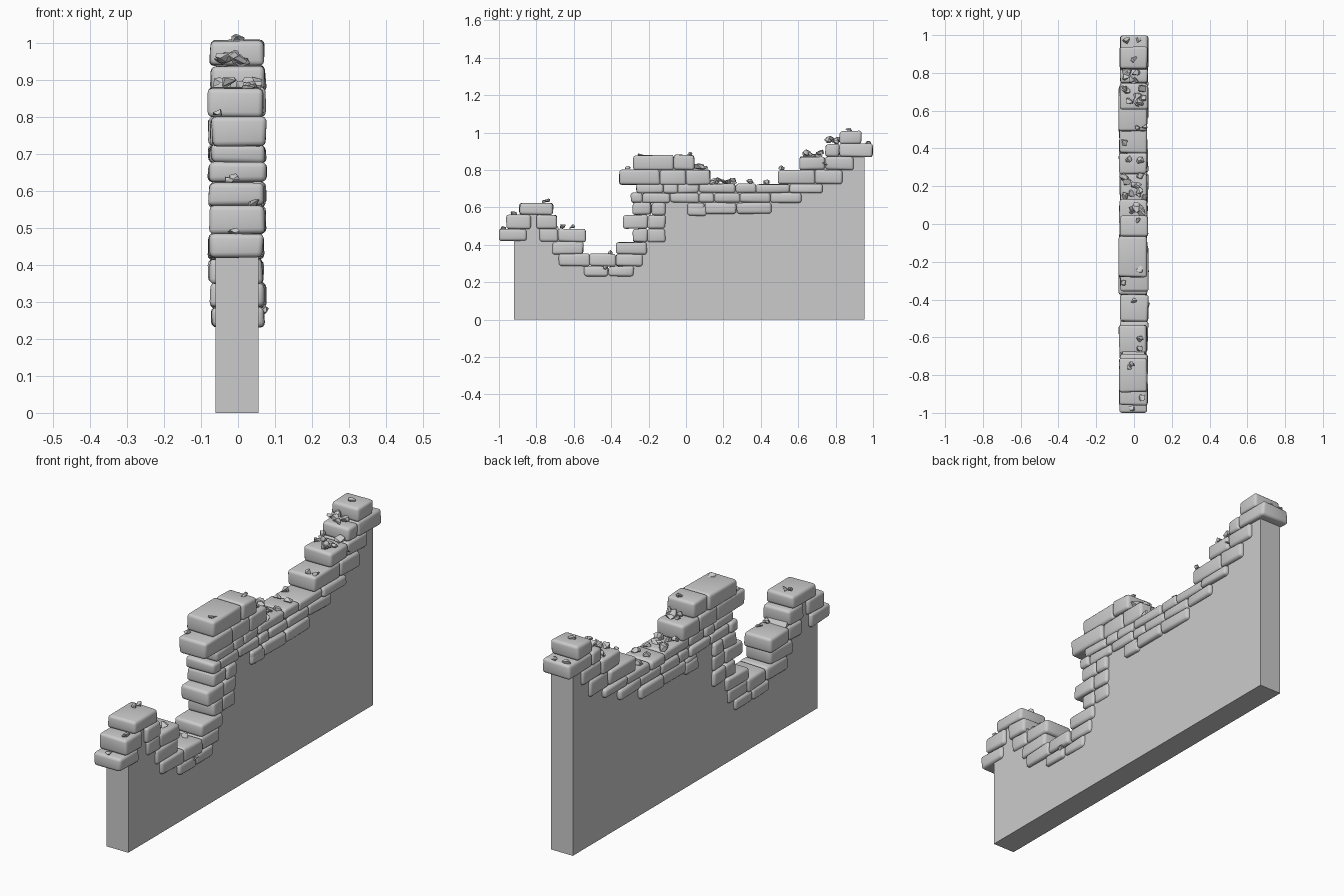
import bpy, bmesh, random
from mathutils import Vector

random.seed(7)
U = random.uniform


def finish(name, bm):
    bmesh.ops.recalc_face_normals(bm, faces=bm.faces[:])
    me = bpy.data.meshes.new(name)
    bm.to_mesh(me)
    bm.free()
    ob = bpy.data.objects.new(name, me)
    bpy.context.collection.objects.link(ob)
    return ob


# Plain wall core: side profile (y, z) extruded through the thickness
profile = [(-.92, 0), (-.92, .45), (-.88, .5), (-.85, .58), (-.75, .58), (-.65, .45),
           (-.6, .33), (-.5, .26), (-.35, .26), (-.29, .32), (-.24, .4), (-.18, .5),
           (-.18, .7), (-.15, .83), (0, .83), (.1, .69), (.5, .69), (.6, .76),
           (.75, .83), (.85, .9), (.955, .9), (.955, 0)]
bm = bmesh.new()
face = bm.faces.new([bm.verts.new((-.061, y, z)) for y, z in profile])
ext = bmesh.ops.extrude_face_region(bm, geom=[face])
bmesh.ops.translate(bm, vec=(.116, 0, 0),
                    verts=[g for g in ext["geom"] if isinstance(g, bmesh.types.BMVert)])
finish("wall_core", bm)

# Runs of touching bricks: bottom z, top z, then the joints along y
runs = [
    (.42, .485, [-1.0, -.85]), (.485, .56, [-.96, -.83, -.80, -.69]),
    (.56, .625, [-.89, -.71]), (.415, .487, [-.785, -.685, -.535]),
    (.35, .417, [-.715, -.55]), (.285, .352, [-.68, -.515, -.375, -.23]),
    (.23, .285, [-.545, -.415, -.28]), (.35, .415, [-.375, -.21]),
    (.415, .487, [-.285, -.205, -.11]), (.487, .56, [-.335, -.205, -.11]),
    (.56, .625, [-.285, -.185, -.11]),
    (.565, .625, [.01, .10, .27, .455]),
    (.625, .677, [-.295, -.235, -.085, .07, .15, .29, .45, .615]),
    (.677, .725, [-.265, -.12, -.045, .07, .265, .375, .555, .73]),
    (.72, .80, [-.355, -.14, .0, .13]), (.725, .80, [.49, .69, .835]),
    (.80, .88, [-.28, -.065, .045]), (.80, .872, [.605, .745, .895]),
    (.87, .94, [.745, .82, .998]), (.94, 1.008, [.82, .94]),
    (.555, .61, [.01, .11])]


def brick(bm, y0, y1, z0, z1):
    verts = bmesh.ops.create_cube(bm, size=1)["verts"]
    xl, xr = -.074 + U(-.006, .004), .07 + U(-.004, .006)
    for v in verts:
        v.co = Vector((xr if v.co.x > 0 else xl,
                       y1 if v.co.y > 0 else y0,
                       z1 if v.co.z > 0 else z0))
        v.co += Vector((U(-.004, .004), U(-.003, .003), U(-.003, .003)))
        v.co.y = max(-1, min(1, v.co.y))
    edges = list({e for v in verts for e in v.link_edges})
    bmesh.ops.bevel(bm, geom=edges, offset=.014, segments=3, profile=.5, affect='EDGES')


# Rounded bricks along the broken edge
bm = bmesh.new()
for z0, z1, joints in runs:
    for y0, y1 in zip(joints, joints[1:]):
        if y1 - y0 > .04:
            brick(bm, y0, y1, z0, z1)
bricks = finish("edge_bricks", bm)
for p in bricks.data.polygons:
    p.use_smooth = True


def stone(bm, x, y, z, r):
    pts = []
    for _ in range(11):
        d = Vector((U(-1, 1), U(-1, 1), U(-1, 1))).normalized()
        pts.append(bm.verts.new((x + d.x * r, y + d.y * r, z + d.z * r * .75)))
    hull = bmesh.ops.convex_hull(bm, input=pts)
    junk = {g for g in hull["geom_interior"] if isinstance(g, bmesh.types.BMVert)}
    bmesh.ops.delete(bm, geom=list(junk), context='VERTS')


# Loose faceted stones: single ones, then scattered heaps
singles = [(-.04, .975, .94), (.02, .975, .94), (0, .87, 1.01), (.02, .51, .81),
           (.055, .515, .81), (-.05, .43, .735), (-.03, .345, .737), (.035, .335, .737),
           (.02, .02, .885), (.03, -.24, .88), (-.055, -.31, .81), (0, -.41, .358),
           (.03, -.61, .497), (.03, -.66, .5), (-.01, -.74, .635), (-.025, -.755, .63),
           (.045, -.92, .567), (-.01, -.975, .49), (.065, .74, .83), (.07, -.43, .28)]
heaps = [(.75, .81, .955, 6), (.64, .74, .885, 9), (.13, .26, .738, 10), (.05, .12, .812, 6)]
bm = bmesh.new()
for x, y, z in singles:
    stone(bm, x, y, z, U(.017, .023))
for y0, y1, z, count in heaps:
    for _ in range(count):
        stone(bm, U(-.055, .055), U(y0, y1), z + U(-.008, .012), U(.018, .027))
finish("loose_stones", bm)
